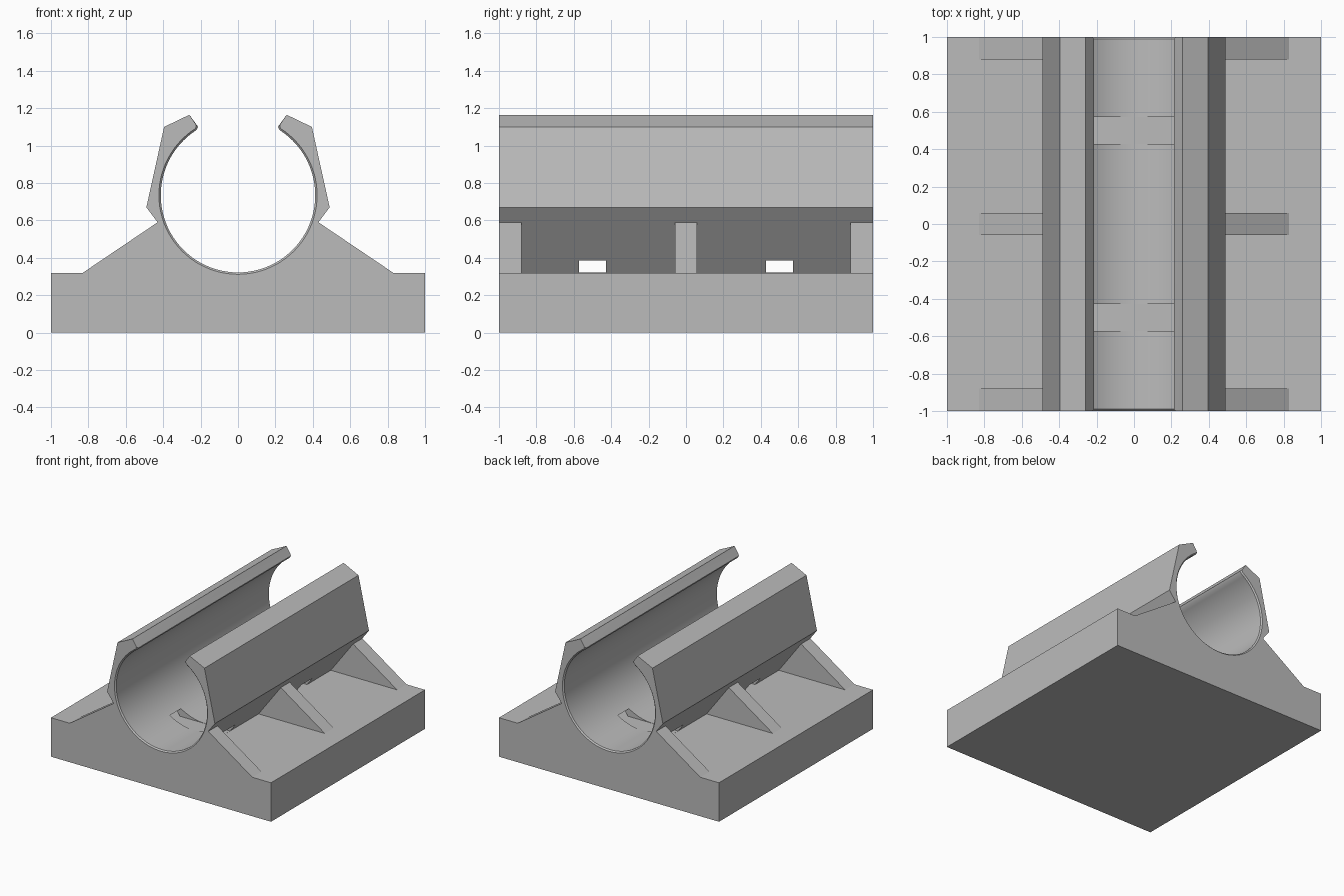
import bpy
import bmesh
import math

if "Cube" in bpy.data.objects:
    bpy.data.objects.remove(bpy.data.objects["Cube"], do_unlink=True)

grey = bpy.data.materials.new("plain grey")
grey.use_nodes = True
GREY = (0.5, 0.5, 0.5, 1)
grey.diffuse_color = GREY
grey.node_tree.nodes["Principled BSDF"].inputs["Base Color"].default_value = GREY

BORE_Z, BORE_R, CHAMFER, DECK = 0.735, 0.413, 0.01, 0.32


def loft(name, sections):
    """Join matching x-z outlines, given as (y, points), into a closed solid."""
    bm = bmesh.new()
    rings = [[bm.verts.new((x, y, z)) for x, z in pts] for y, pts in sections]
    for a, b in zip(rings, rings[1:]):
        for i in range(len(a)):
            j = (i + 1) % len(a)
            bm.faces.new((a[i], a[j], b[j], b[i]))
    bm.faces.new(rings[0])
    bm.faces.new(rings[-1])
    bmesh.ops.recalc_face_normals(bm, faces=bm.faces)
    mesh = bpy.data.meshes.new(name)
    bm.to_mesh(mesh)
    bm.free()
    mesh.materials.append(grey)
    obj = bpy.data.objects.new(name, mesh)
    bpy.context.collection.objects.link(obj)
    return obj


def outline(grow):
    """Base and clip outline; grow widens the bore for the end chamfer."""
    right = [(1, 0), (1, DECK), (0.2275, DECK), (0.49, 0.67),
             (0.395, 1.1), (0.26, 1.165), (0.213 + grow, 1.1 + grow)]
    start = math.atan2(0.348, 0.222)
    sweep = math.pi + 2 * start
    steps = 72
    r = BORE_R + grow
    bore = []
    for i in range(steps + 1):
        a = start - sweep * i / steps
        bore.append((r * math.cos(a), BORE_Z + r * math.sin(a)))
    return right + bore + [(-x, z) for x, z in reversed(right)]


# Base plate and open clip in one piece, with chamfered bore ends
body = loft("clip_body", [(-1, outline(CHAMFER)), (-1 + CHAMFER, outline(0)),
                          (1 - CHAMFER, outline(0)), (1, outline(CHAMFER))])


def combine(tool, operation):
    mod = body.modifiers.new(tool.name, 'BOOLEAN')
    mod.operation = operation
    mod.solver = 'EXACT'
    mod.object = tool
    bpy.context.view_layer.objects.active = body
    bpy.ops.object.modifier_apply(modifier=mod.name)
    bpy.data.objects.remove(tool, do_unlink=True)


# Triangular support ribs on both sides
for side in (-1, 1):
    for y0, y1 in ((-1, -0.88), (-0.058, 0.058), (0.88, 1)):
        pts = [(side * x, z) for x, z in
               ((0.2275, DECK), (0.23, 0.2), (0.83, 0.2), (0.83, DECK), (0.43, 0.59))]
        combine(loft("support_rib", [(y0, pts), (y1, pts)]), 'UNION')

# Two strap slots through the clip wall
for y in (-0.5, 0.5):
    pts = [(-0.6, 0.3205), (0.6, 0.3205), (0.6, 0.385), (-0.6, 0.385)]
    combine(loft("strap_slot", [(y - 0.072, pts), (y + 0.072, pts)]), 'DIFFERENCE')

# Smooth bore, crisp corners
bpy.ops.object.select_all(action='DESELECT')
body.select_set(True)
bpy.context.view_layer.objects.active = body
bpy.ops.object.shade_smooth_by_angle(angle=math.radians(30))
